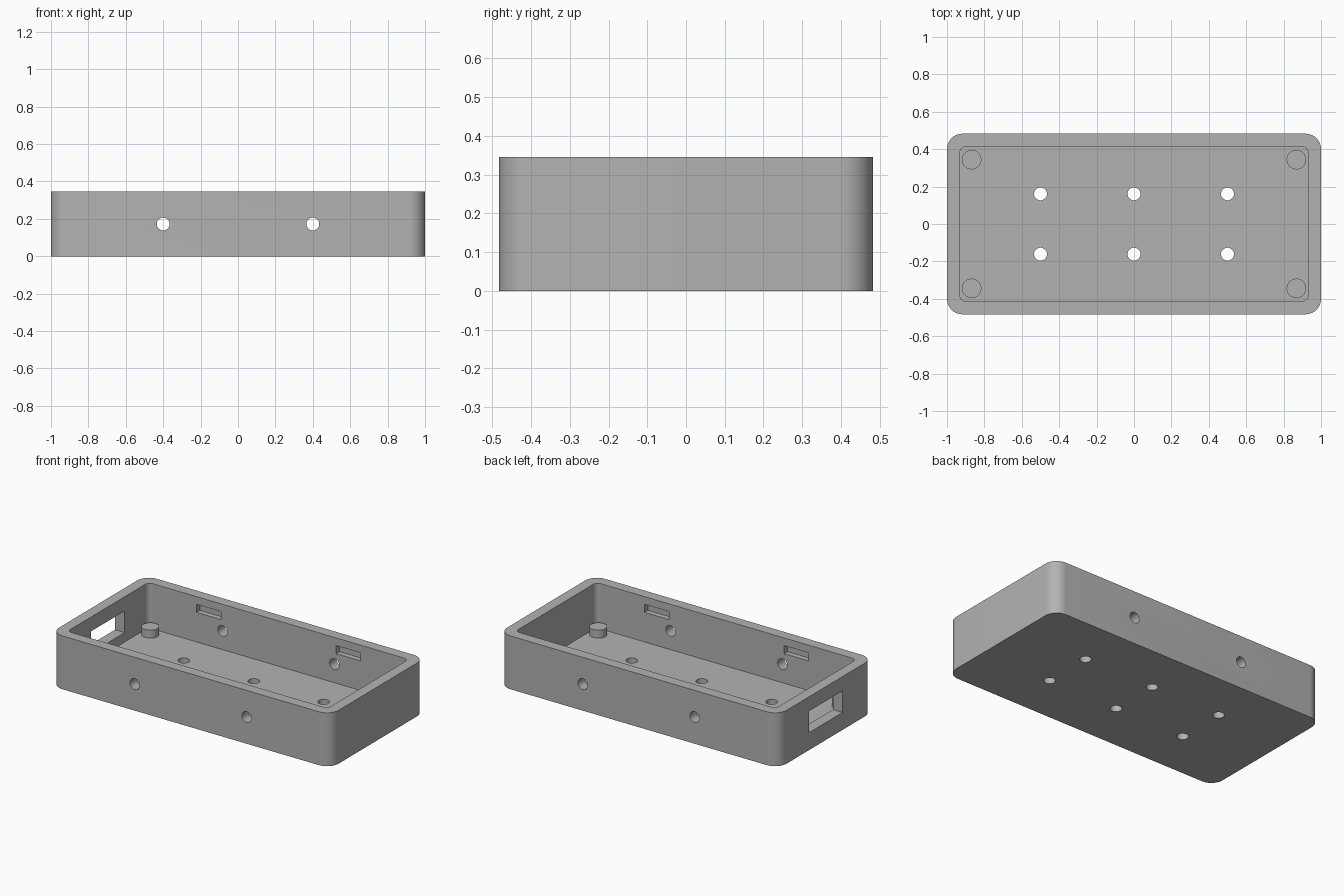
import bpy, bmesh, math
from mathutils import Matrix, Vector

if "Cube" in bpy.data.objects:
    bpy.data.objects.remove(bpy.data.objects["Cube"], do_unlink=True)

LENGTH, WIDTH, HEIGHT = 2.0, 0.966, 0.345
WALL, FLOOR = 0.069, 0.052
HOLE_R = 0.0345

grey = bpy.data.materials.new("grey_plastic")
grey.use_nodes = True
colour = (0.45, 0.45, 0.45, 1)
grey.diffuse_color = colour
grey.node_tree.nodes["Principled BSDF"].inputs["Base Color"].default_value = colour


def make_object(name, bm):
    bmesh.ops.recalc_face_normals(bm, faces=bm.faces)
    mesh = bpy.data.meshes.new(name)
    bm.to_mesh(mesh)
    bm.free()
    obj = bpy.data.objects.new(name, mesh)
    bpy.context.collection.objects.link(obj)
    mesh.materials.append(grey)
    return obj


def rounded_block(name, length, width, radius, z0, z1, steps=10):
    """Upright block with rounded vertical edges."""
    bm = bmesh.new()
    verts = []
    corners = [(1, 1), (-1, 1), (-1, -1), (1, -1)]
    for i, (sx, sy) in enumerate(corners):
        for k in range(steps + 1):
            a = math.pi / 2 * (i + k / steps)
            verts.append(bm.verts.new((sx * (length / 2 - radius) + radius * math.cos(a),
                                       sy * (width / 2 - radius) + radius * math.sin(a), z0)))
    face = bm.faces.new(verts)
    top = bmesh.ops.extrude_face_region(bm, geom=[face])["geom"]
    bmesh.ops.translate(bm, vec=(0, 0, z1 - z0),
                        verts=[v for v in top if isinstance(v, bmesh.types.BMVert)])
    return make_object(name, bm)


def cylinder(name, radius, depth, centre, axis="Z"):
    bm = bmesh.new()
    turn = Matrix.Rotation(math.pi / 2, 4, "X") if axis == "Y" else Matrix()
    bmesh.ops.create_cone(bm, cap_ends=True, segments=40, radius1=radius, radius2=radius,
                          depth=depth, matrix=Matrix.Translation(centre) @ turn)
    return make_object(name, bm)


def box(name, low, high):
    bm = bmesh.new()
    low, high = Vector(low), Vector(high)
    bmesh.ops.create_cube(bm, size=1, matrix=Matrix.Translation((low + high) / 2)
                          @ Matrix.Diagonal((*(high - low), 1)))
    return make_object(name, bm)


def smooth(obj):
    bpy.ops.object.select_all(action="DESELECT")
    obj.select_set(True)
    bpy.context.view_layer.objects.active = obj
    bpy.ops.object.shade_smooth_by_angle(angle=math.radians(30))


# Open tray body
tray = rounded_block("tray", LENGTH, WIDTH, 0.083, 0, HEIGHT)
cutters = [rounded_block("cavity_cutter", LENGTH - 2 * WALL, WIDTH - 2 * WALL,
                         0.034, FLOOR, HEIGHT + 0.1)]

# Floor holes
for x in (-0.5, 0, 0.5):
    for y in (-0.161, 0.161):
        cutters.append(cylinder("floor_hole_cutter", HOLE_R, 0.3, (x, y, FLOOR / 2)))

# Holes through both long walls
for x in (-0.4, 0.4):
    cutters.append(cylinder("wall_hole_cutter", HOLE_R, 1.4, (x, 0, HEIGHT / 2), "Y"))

# Blind latch slots inside both long walls
inner_y = WIDTH / 2 - WALL
for x in (-0.5, 0.5):
    for side in (-1, 1):
        y0, y1 = sorted((side * (inner_y - 0.05), side * (inner_y + 0.035)))
        cutters.append(box("slot_cutter", (x - 0.087, y0, 0.243), (x + 0.087, y1, 0.295)))

# Window through the right end wall
cutters.append(box("window_cutter", (-1.1, -0.171, 0.113), (-0.85, 0.171, 0.252)))

# Cut the tray, then discard the cutters
bpy.context.view_layer.objects.active = tray
for cutter in cutters:
    mod = tray.modifiers.new("cut", "BOOLEAN")
    mod.operation = "DIFFERENCE"
    mod.solver = "EXACT"
    mod.object = cutter
    bpy.ops.object.modifier_apply(modifier=mod.name)
    bpy.data.objects.remove(cutter, do_unlink=True)
smooth(tray)

# Corner standoffs on the floor
post_top = 2 * FLOOR
for end, x in (("right", -0.868), ("left", 0.868)):
    for place, y in (("front", -0.344), ("back", 0.344)):
        z0 = FLOOR - 0.01
        smooth(cylinder(f"{place}_{end}_post", 0.052, post_top - z0, (x, y, (z0 + post_top) / 2)))
